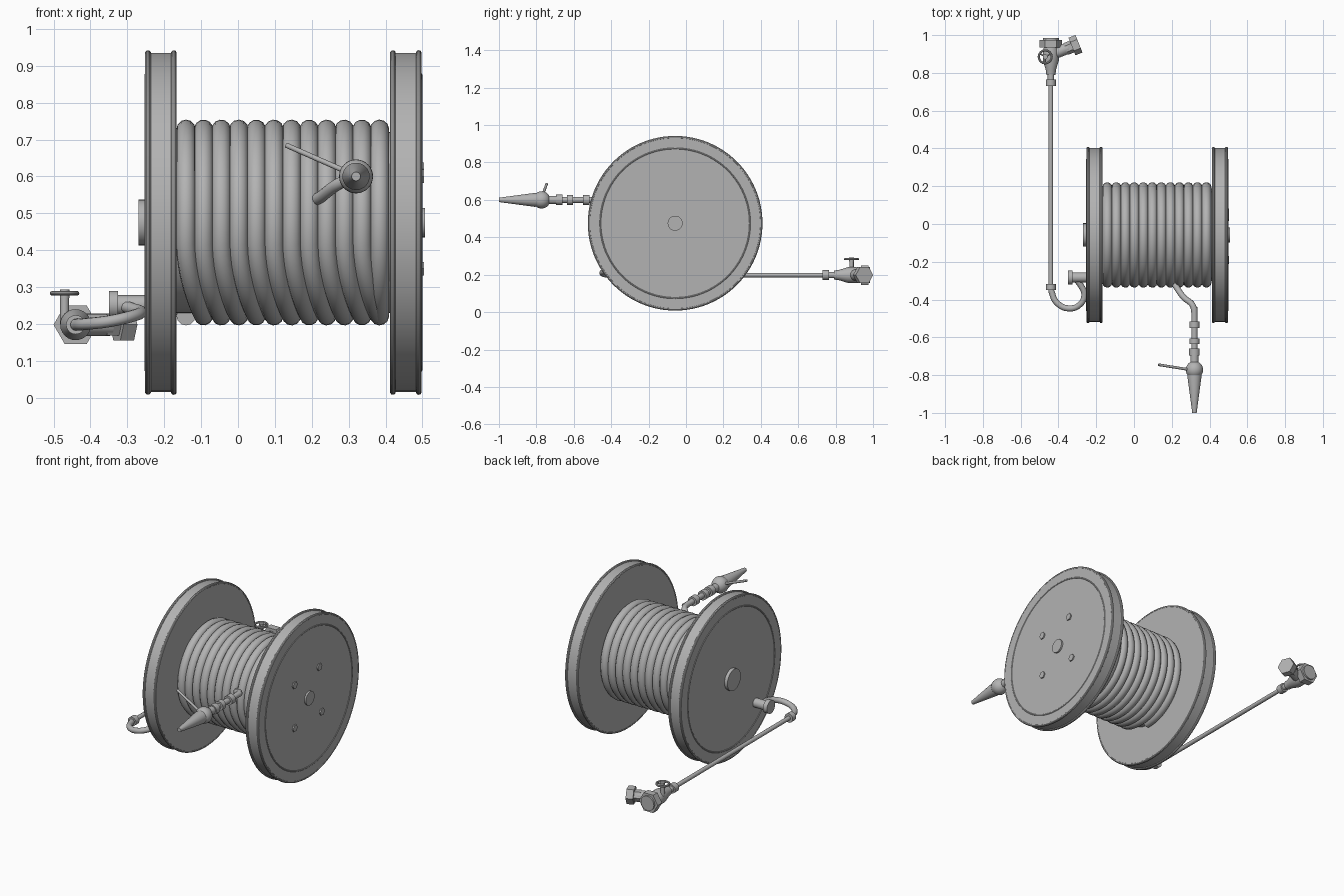
import bpy, bmesh, math
from mathutils import Vector

cube = bpy.data.objects.get("Cube")
if cube:
    bpy.data.objects.remove(cube, do_unlink=True)

grey = bpy.data.materials.new("plain grey")
grey.use_nodes = True
GREY = (0.45, 0.45, 0.45, 1)
grey.diffuse_color = GREY
grey.node_tree.nodes["Principled BSDF"].inputs["Base Color"].default_value = GREY

CY, CZ = -0.058, 0.475      # reel axis


def finish(ob):
    ob.data.materials.clear()
    ob.data.materials.append(grey)
    bpy.ops.object.select_all(action='DESELECT')
    ob.select_set(True)
    bpy.context.view_layer.objects.active = ob
    bpy.ops.object.shade_smooth_by_angle(angle=math.radians(35))
    return ob


def lathe(name, origin, axis, profile, sides=32):
    """Spin (distance along axis, radius) pairs around an axis, with closed ends."""
    bm = bmesh.new()
    rings = []
    for d, r in profile:
        rings.append([bm.verts.new((r * math.cos(2 * math.pi * i / sides),
                                    r * math.sin(2 * math.pi * i / sides), d))
                      for i in range(sides)])
    for a, b in zip(rings, rings[1:]):
        for i in range(sides):
            j = (i + 1) % sides
            bm.faces.new((a[i], a[j], b[j], b[i]))
    bm.faces.new(rings[0][::-1])
    bm.faces.new(rings[-1])
    bmesh.ops.recalc_face_normals(bm, faces=bm.faces)
    me = bpy.data.meshes.new(name)
    bm.to_mesh(me)
    bm.free()
    ob = bpy.data.objects.new(name, me)
    ob.location = origin
    ob.rotation_mode = 'QUATERNION'
    ob.rotation_quaternion = Vector(axis).to_track_quat('Z', 'Y')
    bpy.context.collection.objects.link(ob)
    return finish(ob)


def rod(name, a, b, r, sides=16):
    a, b = Vector(a), Vector(b)
    return lathe(name, a, b - a, [(0, r), ((b - a).length, r)], sides)


def tube(name, points, r, smooth=True):
    cu = bpy.data.curves.new(name, 'CURVE')
    cu.dimensions = '3D'
    cu.bevel_depth = r
    cu.bevel_resolution = 4
    cu.use_fill_caps = True
    if smooth:
        sp = cu.splines.new('BEZIER')
        sp.bezier_points.add(len(points) - 1)
        for bp, p in zip(sp.bezier_points, points):
            bp.co = p
            bp.handle_left_type = bp.handle_right_type = 'AUTO'
    else:
        sp = cu.splines.new('POLY')
        sp.points.add(len(points) - 1)
        for sp_pt, p in zip(sp.points, points):
            sp_pt.co = (*p, 1)
    ob = bpy.data.objects.new(name, cu)
    bpy.context.collection.objects.link(ob)
    bpy.ops.object.select_all(action='DESELECT')
    ob.select_set(True)
    bpy.context.view_layer.objects.active = ob
    bpy.ops.object.convert(target='MESH')
    return finish(bpy.context.view_layer.objects.active)


def torus(name, loc, major, minor, axis='Z', segs=96):
    rot = (0, math.pi / 2, 0) if axis == 'X' else (0, 0, 0)
    bpy.ops.mesh.primitive_torus_add(location=loc, rotation=rot, major_radius=major,
                                     minor_radius=minor, major_segments=segs, minor_segments=10)
    ob = bpy.context.object
    ob.name = ob.data.name = name
    return finish(ob)


# Reel flanges: thick discs, beaded rims, a thin raised ring on the outer face
for side, x_in, out in (("right", -0.167, -1), ("left", 0.413, 1)):
    lathe(side + "_flange", (x_in, CY, CZ), (out, 0, 0), [(0, 0.46), (0.084, 0.46)], 96)
    for tag, d in (("inner", 0.007), ("outer", 0.077)):
        torus(f"{side}_{tag}_rim_bead", (x_in + out * d, CY, CZ), 0.459, 0.008, 'X')
    torus(side + "_face_ring", (x_in + out * 0.083, CY, CZ), 0.4, 0.004, 'X')

# Drum and hub caps
rod("drum", (-0.17, CY, CZ), (0.42, CY, CZ), 0.245, 64)
rod("right_hub", (-0.25, CY, CZ), (-0.27, CY, CZ), 0.062, 32)
rod("left_hub", (0.49, CY, CZ), (0.507, CY, CZ), 0.04, 32)

# Flange bolts
for i, (y, z) in enumerate(((-0.19, 0.6), (0.037, 0.62), (-0.19, 0.35), (0.06, 0.35))):
    rod(f"bolt_{i + 1}", (0.49, y, z), (0.504, y, z), 0.021, 6)

# Wound hose: each turn steps sideways on its lower front quarter
TURNS, STEPS, PITCH = 12, 56, 0.0477
coil = []
for i in range(TURNS * STEPS + 1):
    turn, part = min(i // STEPS, TURNS - 1), i / STEPS
    f = max(0, (part - turn - 0.78) / 0.22) if turn < TURNS - 1 else 0
    a = 2 * math.pi * part + 1.5 * math.pi
    coil.append((-0.141 + PITCH * (turn + f * f * (3 - 2 * f)),
                 CY + 0.253 * math.cos(a), CZ + 0.253 * math.sin(a)))
tube("wound_hose", coil, 0.026, smooth=False)

# Hose outlet and spray nozzle at the front
NX, NZ = 0.32, 0.6
tube("outlet_hose", [(0.2, -0.29, 0.53), (0.225, -0.335, 0.545), (0.265, -0.39, 0.575),
                     (0.31, -0.43, 0.597), (NX, -0.47, NZ)], 0.016)
rod("nozzle_tube", (NX, -0.44, NZ), (NX, -0.75, NZ), 0.016)
for i, (y0, y1, r) in enumerate(((-0.515, -0.55, 0.027), (-0.605, -0.635, 0.027),
                                 (-0.66, -0.695, 0.028), (-0.695, -0.735, 0.022))):
    rod(f"nozzle_collar_{i + 1}", (NX, y0, NZ), (NX, y1, NZ), r, 24)
ball = [(0.046 * math.cos(math.pi * (1 - i / 14)), 0.046 * math.sin(math.pi * (i + 0.1) / 14.2))
        for i in range(15)]
lathe("nozzle_ball", (NX, -0.772, NZ), (0, -1, 0), ball)
lathe("nozzle_cone", (NX, -0.79, NZ), (0, -1, 0),
      [(0, 0.036), (0.02, 0.037), (0.2, 0.013), (0.21, 0.012)])
rod("nozzle_lever", (0.305, -0.773, 0.608), (0.13, -0.745, 0.685), 0.007)

# Inlet elbow on the right flange
INLET_Y, INLET_Z, PX, PZ = -0.283, 0.252, -0.44, 0.198
lathe("inlet_stub", (-0.245, INLET_Y, INLET_Z), (-1, 0, 0),
      [(0, 0.026), (0.08, 0.026), (0.08, 0.038), (0.105, 0.038)])
tube("inlet_hose", [(-0.315, -0.285, 0.25), (-0.282, -0.325, 0.24), (-0.263, -0.375, 0.232),
                    (-0.285, -0.425, 0.222), (-0.345, -0.447, 0.208),
                    (-0.41, -0.415, 0.2), (PX, -0.35, PZ)], 0.016)

# Straight supply pipe with its couplings
rod("supply_pipe", (PX, -0.36, PZ), (PX, 0.82, PZ), 0.012)
for name, y0, y1 in (("front_coupling", -0.35, -0.318), ("rear_coupling", 0.73, 0.765)):
    rod(name, (PX, y0, PZ), (PX, y1, PZ), 0.026, 24)
rod("rear_coupling_neck", (PX, 0.765, PZ), (PX, 0.8, PZ), 0.017)

# Valve: flared body, straight hex end and angled hex branch
lathe("valve_body", (PX, 0.79, PZ), (0, 1, 0),
      [(0, 0.024), (0.03, 0.028), (0.075, 0.042), (0.12, 0.042), (0.15, 0.036)], 24)
rod("valve_end_nut", (PX, 0.935, PZ), (PX, 0.975, PZ), 0.06, 6)
rod("valve_end_cap", (PX, 0.97, PZ), (PX, 0.985, PZ), 0.042, 24)
branch = Vector((0.93, 0.37, 0))
lathe("valve_branch", (PX, 0.895, PZ), branch, [(0, 0.03), (0.1, 0.03)], 20)
lathe("branch_nut", Vector((PX, 0.895, PZ)) + branch * 0.085, branch,
      [(0, 0.033), (0.035, 0.033), (0.035, 0.05), (0.075, 0.05)], 6)

# Valve handwheel
WX, WY, WZ = -0.47, 0.885, 0.283
rod("valve_stem", (WX, WY, PZ), (WX, WY, WZ - 0.01), 0.012)
rod("handwheel_hub", (WX, WY, WZ - 0.012), (WX, WY, WZ + 0.01), 0.013)
torus("handwheel_rim", (WX, WY, WZ), 0.034, 0.006, segs=32)
for i in range(3):
    a = 2 * math.pi * i / 3 + 0.5
    rod(f"handwheel_spoke_{i + 1}", (WX, WY, WZ),
        (WX + 0.034 * math.cos(a), WY + 0.034 * math.sin(a), WZ), 0.004, 8)
